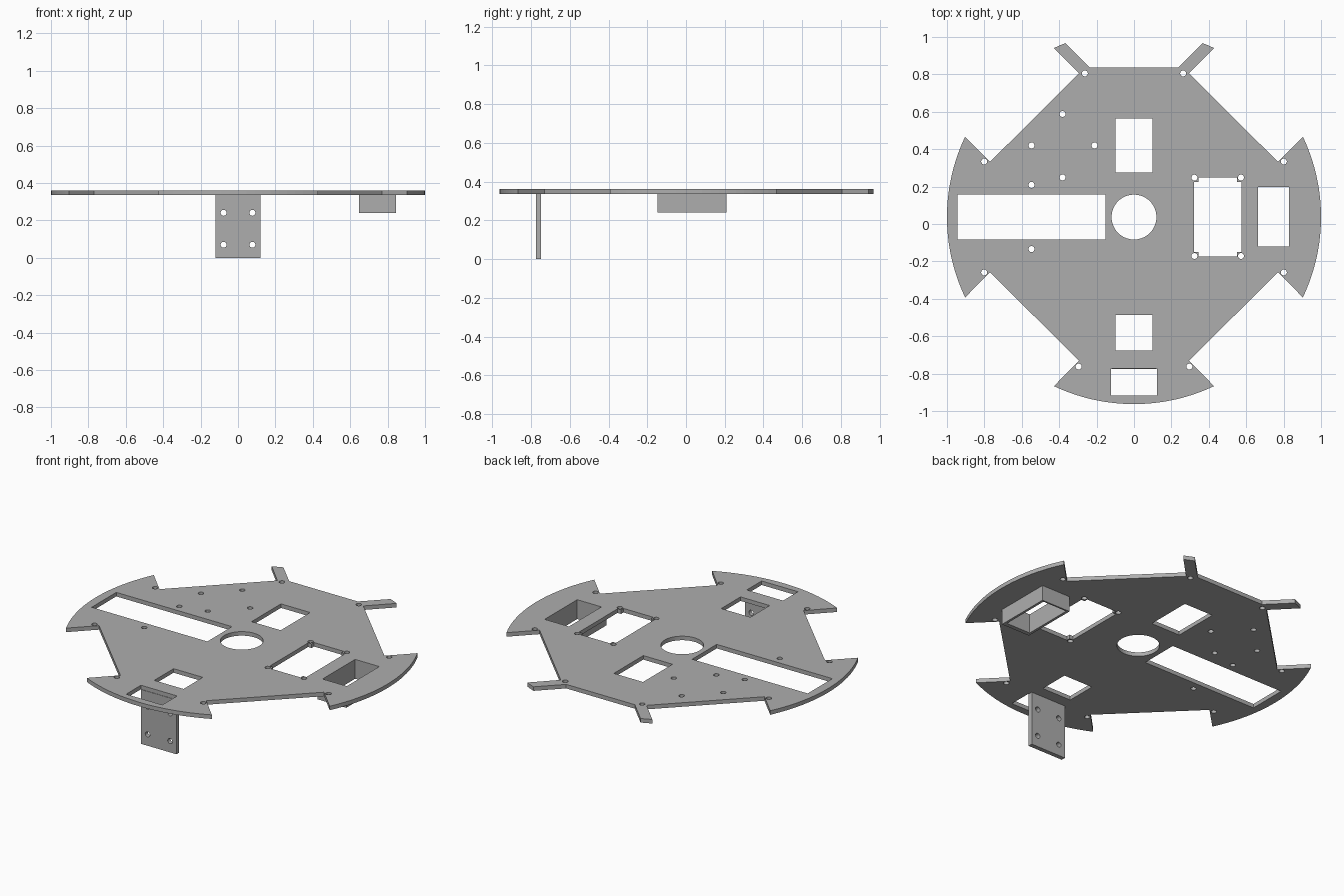
import bpy, bmesh
from math import sin, cos, atan2, tau, radians
from mathutils import Matrix, Vector

cube = bpy.data.objects.get("Cube")
if cube:
    bpy.data.objects.remove(cube)

CENTRE_Y = 0.037
PLATE_LOW, PLATE_TOP = 0.336, 0.361
SCREW_R = 0.016

grey = bpy.data.materials.new("plain grey")
grey.use_nodes = True
colour = (0.42, 0.42, 0.42, 1)
grey.diffuse_color = colour
grey.node_tree.nodes["Principled BSDF"].inputs["Base Color"].default_value = colour


def circle(x, y, r, n=24):
    return [(x + r * cos(tau * i / n), y + r * sin(tau * i / n)) for i in range(n)]


def rect(x0, x1, y0, y1):
    return [(x0, y0), (x1, y0), (x1, y1), (x0, y1)]


def tabbed_rect(x0, x1, y0, y1, t):
    """Rectangle whose four corners are filled by small square tabs."""
    return [(x0 + t, y0), (x1 - t, y0), (x1 - t, y0 + t), (x1, y0 + t),
            (x1, y1 - t), (x1 - t, y1 - t), (x1 - t, y1), (x0 + t, y1),
            (x0 + t, y1 - t), (x0, y1 - t), (x0, y0 + t), (x0 + t, y0 + t)]


def rim(a, b, n):
    """Arc on the outer unit circle between two rim points."""
    p = atan2(a[1] - CENTRE_Y, a[0])
    q = atan2(b[1] - CENTRE_Y, b[0])
    return [(cos(p + (q - p) * i / n), CENTRE_Y + sin(p + (q - p) * i / n))
            for i in range(n + 1)]


def sheet(name, loops, thickness, matrix):
    """Solid sheet: first loop is the outline, the others are holes."""
    curve = bpy.data.curves.new(name, 'CURVE')
    curve.dimensions = '2D'
    curve.fill_mode = 'BOTH'
    curve.extrude = thickness / 2
    for loop in loops:
        spline = curve.splines.new('POLY')
        spline.points.add(len(loop) - 1)
        for point, (x, y) in zip(spline.points, loop):
            point.co = (x, y, 0, 1)
        spline.use_cyclic_u = True
    temp = bpy.data.objects.new(name + " outline", curve)
    bpy.context.collection.objects.link(temp)
    graph = bpy.context.evaluated_depsgraph_get()
    mesh = bpy.data.meshes.new_from_object(temp.evaluated_get(graph))
    bpy.data.objects.remove(temp)
    bm = bmesh.new()
    bm.from_mesh(mesh)
    bmesh.ops.remove_doubles(bm, verts=bm.verts, dist=0.0002)
    bmesh.ops.transform(bm, matrix=matrix, verts=bm.verts)
    bmesh.ops.recalc_face_normals(bm, faces=bm.faces)
    for face in bm.faces:
        face.smooth = False
        face.material_index = 0
    bm.to_mesh(mesh)
    bm.free()
    mesh.name = name
    mesh.materials.clear()
    mesh.materials.append(grey)
    obj = bpy.data.objects.new(name, mesh)
    bpy.context.collection.objects.link(obj)
    return obj


# Base plate outline: right half from front to back, then mirrored
half = rim((0, -0.963), (0.428, -0.867), 10)
half += [(0.294, -0.73), (0.77, -0.259)]
half += rim((0.904, -0.393), (0.904, 0.467), 20)
half += [(0.77, 0.332), (0.294, 0.805)]
half += rim((0.428, 0.941), (0.366, 0.967), 2)
half += [(0.235, 0.836)]
outline = half + [(-x, y) for x, y in reversed(half[1:])]

# Windows in the plate
windows = [
    circle(0, CENTRE_Y, 0.12, 64),
    rect(-0.1, 0.1, 0.275, 0.563),
    rect(-0.1, 0.1, -0.676, -0.487),
    rect(-0.124, 0.124, -0.917, -0.772),
    rect(-0.944, -0.152, -0.083, 0.158),
    rect(0.663, 0.829, -0.12, 0.198),
    tabbed_rect(0.322, 0.574, -0.174, 0.249, 0.024),
]

# Screw holes: mirrored pairs, sensor mounts, corner tabs
screws = [(s * x, y) for s in (-1, 1)
          for x, y in ((0.263, 0.805), (0.801, 0.334), (0.801, -0.259), (0.296, -0.762))]
screws += [(-0.382, 0.588), (-0.548, 0.42), (-0.211, 0.42),
           (-0.382, 0.249), (-0.548, 0.209), (-0.548, -0.134)]
screws += [(x, y) for x in (0.323, 0.572) for y in (-0.171, 0.248)]

sheet("base_plate", [outline] + windows + [circle(x, y, SCREW_R) for x, y in screws],
      PLATE_TOP - PLATE_LOW, Matrix.Translation((0, 0, (PLATE_LOW + PLATE_TOP) / 2)))

# Open box frame hanging under the left window
sheet("box_frame", [rect(0.647, 0.844, -0.146, 0.208), rect(0.663, 0.829, -0.12, 0.198)],
      PLATE_LOW - 0.241, Matrix.Translation((0, 0, (PLATE_LOW + 0.241) / 2)))

# Upright mounting plate under the front
mount_holes = [circle(x, z, SCREW_R) for x in (-0.077, 0.077) for z in (0.07, 0.241)]
sheet("front_mount", [rect(-0.121, 0.121, 0, PLATE_LOW)] + mount_holes, 0.027,
      Matrix.Translation((0, -0.761, 0)) @ Matrix.Rotation(radians(90), 4, 'X'))
